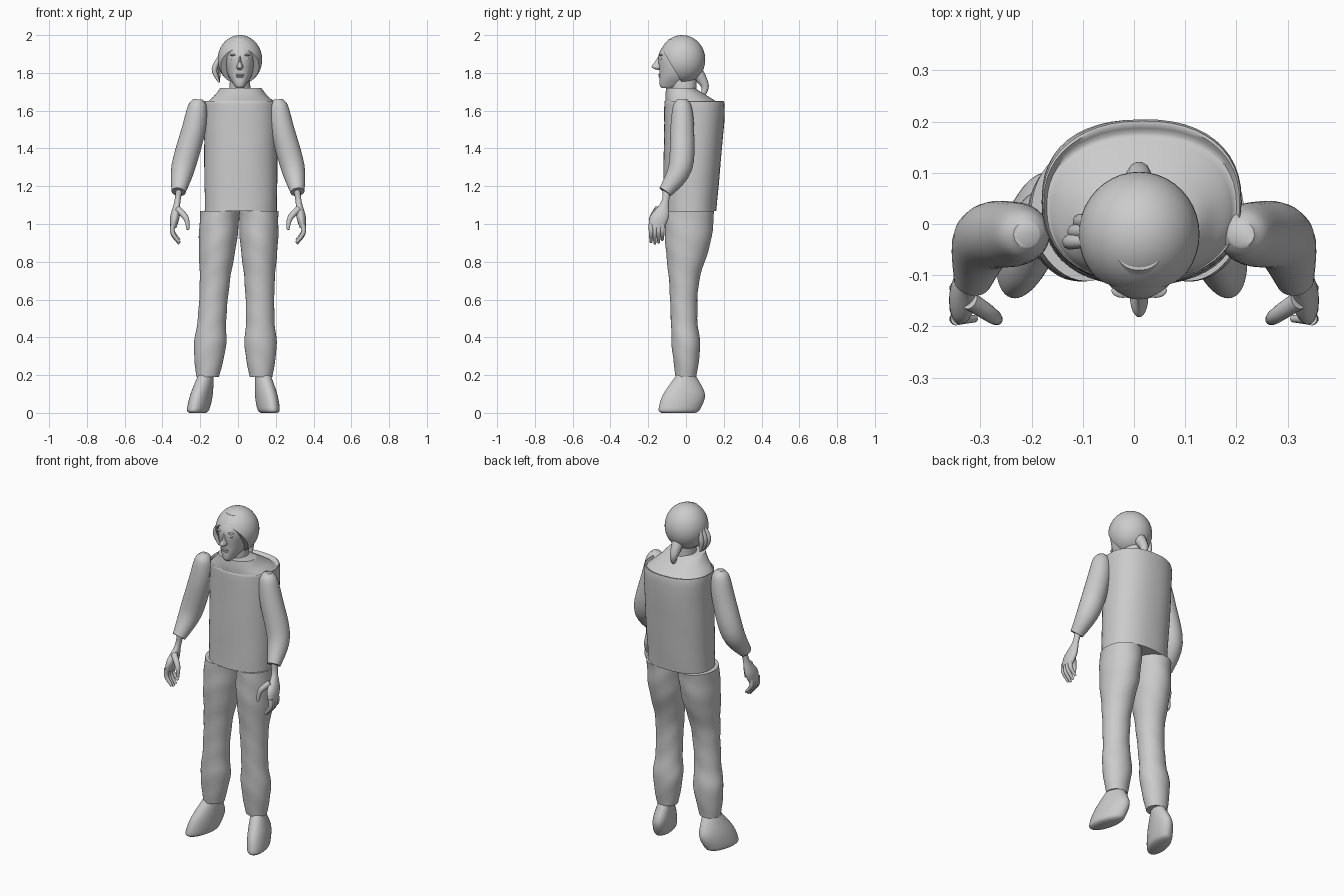
import bpy
import bmesh
import math
from mathutils import Vector

default_cube = bpy.data.objects.get("Cube")
if default_cube:
    bpy.data.objects.remove(default_cube, do_unlink=True)

# One plain grey for the whole figure
grey_value = (.6, .6, .6, 1)
grey = bpy.data.materials.new("plain grey")
grey.use_nodes = True
grey.diffuse_color = grey_value
grey.node_tree.nodes["Principled BSDF"].inputs["Base Color"].default_value = grey_value


def finish(name, bm):
    """Turn a bmesh into a shaded, coloured object."""
    bmesh.ops.recalc_face_normals(bm, faces=bm.faces)
    mesh = bpy.data.meshes.new(name)
    bm.to_mesh(mesh)
    bm.free()
    mesh.materials.append(grey)
    part = bpy.data.objects.new(name, mesh)
    bpy.context.collection.objects.link(part)
    bpy.ops.object.select_all(action="DESELECT")
    part.select_set(True)
    bpy.context.view_layer.objects.active = part
    bpy.ops.object.shade_smooth_by_angle(angle=math.radians(50))


def resample(rows, steps):
    """Smooth a list of equal-length rows with a Catmull-Rom spline."""
    rows = [Vector(row) for row in rows]
    padded = [rows[0], *rows, rows[-1]]
    smooth = []
    for before, start, end, after in zip(padded, padded[1:], padded[2:], padded[3:]):
        for step in range(steps):
            t = step / steps
            arrive, leave = (after - start) / 2, (end - before) / 2
            bend = (start - end) * 2 + leave + arrive
            sweep = (end - start) * 3 - leave * 2 - arrive
            smooth.append(start + leave * t + sweep * t ** 2 + bend * t ** 3)
    return smooth + [rows[-1]]


def circle(sides):
    """Cosine and sine pairs around a full turn."""
    angles = [math.tau * i / sides for i in range(sides)]
    return [(math.cos(angle), math.sin(angle)) for angle in angles]


def skin(name, loops):
    """Bridge rings of points, cap both ends and make the object."""
    bm = bmesh.new()
    rings = [[bm.verts.new(point) for point in loop] for loop in loops]
    for low, high in zip(rings, rings[1:]):
        for i in range(len(low)):
            bm.faces.new((low[i - 1], low[i], high[i], high[i - 1]))
    bm.faces.new(rings[0])
    bm.faces.new(rings[-1])
    finish(name, bm)


def rounded(value, power):
    return math.copysign(abs(value) ** (2 / power), value)


def loft(name, rings, x, lean=0, side=1, power=2, twist=0, folds=0):
    """Stack flat rings, each given as (z, half width, y centre, half depth)."""
    loops = []
    for z, width, y, depth in resample(rings, 6):
        loop = []
        for c, s in circle(48):
            crease = 1 + folds * math.sin(z * 45 + c * 3 + s * 2)
            across = rounded(c, power) * crease * width
            along = rounded(s, power) * crease * depth
            loop.append((side * (x + lean * z + across - twist * along), y + along, z))
        loops.append(loop)
    skin(name, loops)


def tube(name, path, side=1, sides=12):
    """Sweep a round section along a path of (x, y, z, radius)."""
    rows = resample(path, 5)
    centres = [row.to_3d() for row in rows]
    ahead = centres[1:] + centres[-1:]
    behind = centres[:1] + centres[:-1]
    loops = []
    for row, centre, after, before in zip(rows, centres, ahead, behind):
        along = after - before
        u = along.cross(Vector((.3, 1, .2))).normalized() * row[3]
        v = along.normalized().cross(u)
        ring = [centre + u * c + v * s for c, s in circle(sides)]
        loops.append([(side * point.x, point.y, point.z) for point in ring])
    skin(name, loops)


def ellipsoid(centre, size):
    bm = bmesh.new()
    bmesh.ops.create_uvsphere(bm, u_segments=40, v_segments=24, radius=1)
    bmesh.ops.scale(bm, vec=size, verts=bm.verts)
    bmesh.ops.translate(bm, vec=centre, verts=bm.verts)
    return bm


# Loose pullover with a wide back and a sloping collar
loft("torso", [
    (1.07, .19, .02, .14),
    (1.6, .195, .045, .16),
    (1.64, .18, .03, .14),
    (1.68, .14, 0, .11),
    (1.72, .11, -.03, .075),
], x=.015, power=2.3, folds=.006)

# Trousers and shoes, with the right foot set a little wider
for label, side, stance, slope in (("left", 1, .125, -.015), ("right", -1, .175, -.075)):
    loft(label + "_trouser_leg", [
        (.19, .06, 0, .055),
        (.35, .085, 0, .075),
        (.5, .075, -.01, .07),
        (.7, .08, -.01, .08),
        (.9, .1, .01, .12),
        (1.07, .105, .02, .13),
    ], x=stance, lean=slope, side=side, folds=.014)
    loft(label + "_shoe", [
        (0, .04, -.04, .09),
        (.02, .055, -.035, .11),
        (.1, .055, -.01, .11),
        (.2, .04, 0, .05),
    ], x=stance + .04, lean=slope - .15, side=side, twist=.2)

# Arms and hands, mirrored
for label, side in (("left", 1), ("right", -1)):
    tube(label + "_sleeve", [
        (.21, -.02, 1.66, .025),
        (.215, -.02, 1.62, .05),
        (.235, -.02, 1.5, .063),
        (.29, -.03, 1.3, .063),
        (.315, -.11, 1.17, .037),
    ], side, sides=32)
    loft(label + "_hand", [
        (.98, .017, -.155, .04),
        (1.04, .025, -.14, .05),
        (1.12, .016, -.11, .02),
        (1.2, .02, -.1, .025),
    ], x=.5, lean=-.16, side=side)
    for n in range(4):
        y = -.185 + n * .02
        reach = .09 + .015 * math.sin(n + .5)
        tube(f"{label}_finger_{n + 1}", [
            (.345, y, 1, .013),
            (.345, y, 1 - reach / 2, .012),
            (.31, y, 1 - reach, .007),
        ], side)
    tube(label + "_thumb", [
        (.32, -.15, 1.08, .018),
        (.275, -.18, 1.03, .015),
        (.265, -.19, .97, .007),
    ], side)

# Neck and face
loft("neck", [(1.66, .06, -.01, .065), (1.8, .05, -.01, .065)], x=.01)
loft("head", [
    (1.72, .02, -.1, .03),
    (1.74, .035, -.08, .06),
    (1.8, .067, -.04, .1),
    (1.9, .078, -.04, .104),
    (1.98, .05, -.03, .06),
], x=.01, power=2.3)
loft("nose", [
    (1.815, .008, -.13, .02),
    (1.83, .018, -.14, .042),
    (1.86, .009, -.13, .033),
    (1.9, .008, -.12, .02),
], x=.01)
for label, side in (("left", 1), ("right", -1)):
    eye_x = .01 + side * .032
    finish(label + "_eye", ellipsoid((eye_x, -.13, 1.875), (.016, .01, .008)))
    finish(label + "_brow", ellipsoid((eye_x, -.13, 1.895), (.022, .014, .006)))
finish("upper_lip", ellipsoid((.01, -.137, 1.79), (.024, .01, .005)))
finish("lower_lip", ellipsoid((.01, -.135, 1.78), (.02, .01, .006)))

# Hair cap, sliced on a slope from forehead to nape
cap = ellipsoid((.01, -.02, 1.87), (.118, .122, .13))
bmesh.ops.bisect_plane(cap, geom=[*cap.verts, *cap.edges, *cap.faces],
                       plane_co=(0, -.13, 1.93), plane_no=(0, -1, -.6), clear_outer=True)
bmesh.ops.holes_fill(cap, edges=[edge for edge in cap.edges if edge.is_boundary])
finish("hair", cap)

# Short tail at the nape and loose locks on the right
tube("hair_tail", [
    (.01, .06, 1.8, .035),
    (.01, .1, 1.73, .022),
    (.02, .085, 1.67, .008),
])
for n in range(3):
    y = -.035 + n * .02
    tube(f"loose_lock_{n + 1}", [
        (-.085, y, 1.9, .01),
        (-.125 + n * .01, y, 1.82, .015),
        (-.1, y, 1.75, .005),
    ])
